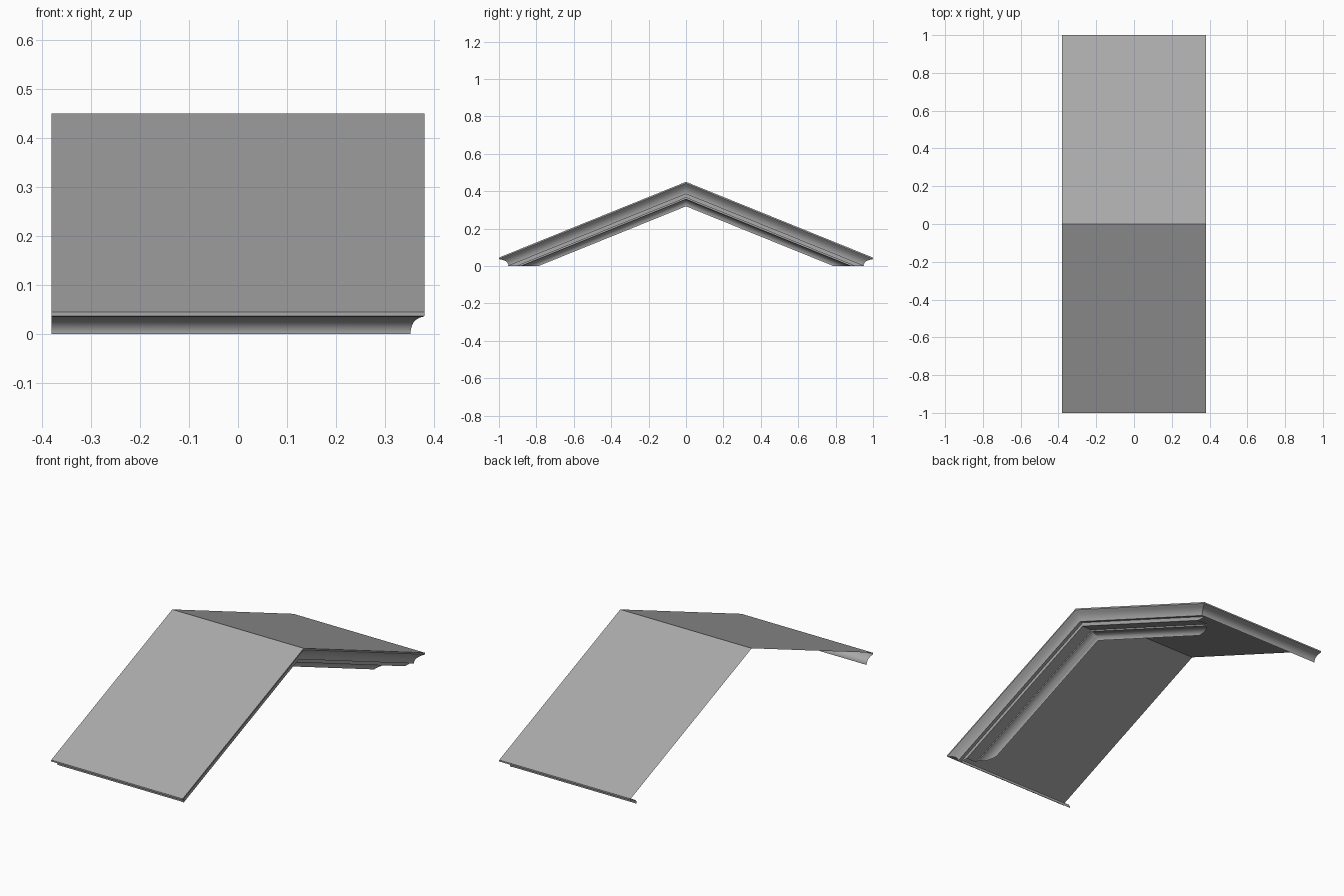
import bpy, bmesh, math

if "Cube" in bpy.data.objects:
    bpy.data.objects.remove(bpy.data.objects["Cube"], do_unlink=True)

HALF_X, HALF_Y = 0.38, 1.0
EAVE_Z, RIDGE_Z = 0.045, 0.45
SLOPE = (RIDGE_Z - EAVE_Z) / HALF_Y
RETURN = 1.8          # how much deeper the eave moulding is than the rake moulding

grey = bpy.data.materials.new("stone grey")
grey.use_nodes = True
colour = (0.4, 0.4, 0.4, 1)
grey.diffuse_color = colour
grey.node_tree.nodes["Principled BSDF"].inputs["Base Color"].default_value = colour


def sheet(name, rows):
    """Skin neighbouring rows of points with quads."""
    bm = bmesh.new()
    grid = [[bm.verts.new(p) for p in row] for row in rows]
    for a, b in zip(grid, grid[1:]):
        for j in range(len(a) - 1):
            bm.faces.new((a[j], b[j], b[j + 1], a[j + 1]))
    mesh = bpy.data.meshes.new(name)
    bm.to_mesh(mesh)
    bm.free()
    mesh.materials.append(grey)
    obj = bpy.data.objects.new(name, mesh)
    bpy.context.collection.objects.link(obj)
    bpy.ops.object.select_all(action='DESELECT')
    obj.select_set(True)
    bpy.context.view_layer.objects.active = obj
    bpy.ops.object.shade_smooth_by_angle(angle=math.radians(30))


def rake_row(inset, drop):
    """One line of the raking moulding, ending at the eave mitre or the ground."""
    x = HALF_X - inset
    end = min(HALF_Y - RETURN * inset, (RIDGE_Z - drop) / SLOPE)
    if drop > CROWN[-1][1] - 0.001:
        end = (RIDGE_Z - drop) / SLOPE
    low = max(0, RIDGE_Z - SLOPE * end - drop)
    return [(x, -end, low), (x, 0, RIDGE_Z - drop), (x, end, low)]


def eave_row(inset, drop, side):
    """One line of the moulding along an eave, mitred at the moulded gable."""
    y = HALF_Y - RETURN * inset
    z = max(0, RIDGE_Z - SLOPE * y - drop)
    return [(-HALF_X, side * y, z), (HALF_X - inset, side * y, z)][::-side]


# Moulding profiles: inset from the gable edge, drop below the roof
CROWN = [(0, 0), (0, .008), (.003, .012), (.009, .018), (.016, .027),
         (.022, .037), (.026, .049), (.028, .06), (.028, .065)]
BAND = [(.028, .065), (.045, .065), (.045, .085), (.105, .085), (.105, .093)]
BED = [(.105 + .04 * math.sin(t), .127 - .034 * math.cos(t))
       for t in [math.pi / 2 * i / 6 for i in range(7)]] + [(.145, .131)]

# Roof slopes
sheet("roof", [[(x, -HALF_Y, EAVE_Z), (x, 0, RIDGE_Z), (x, HALF_Y, EAVE_Z)]
               for x in (-HALF_X, HALF_X)])

# Raking cornice on the left gable
for name, profile in (("rake_crown", CROWN), ("rake_band", BAND), ("rake_bed_mould", BED)):
    sheet(name, [rake_row(*p) for p in profile])

# Crown moulding returned along both eaves
for name, side in (("front_eave_crown", -1), ("back_eave_crown", 1)):
    sheet(name, [eave_row(*p, side) for p in CROWN])
